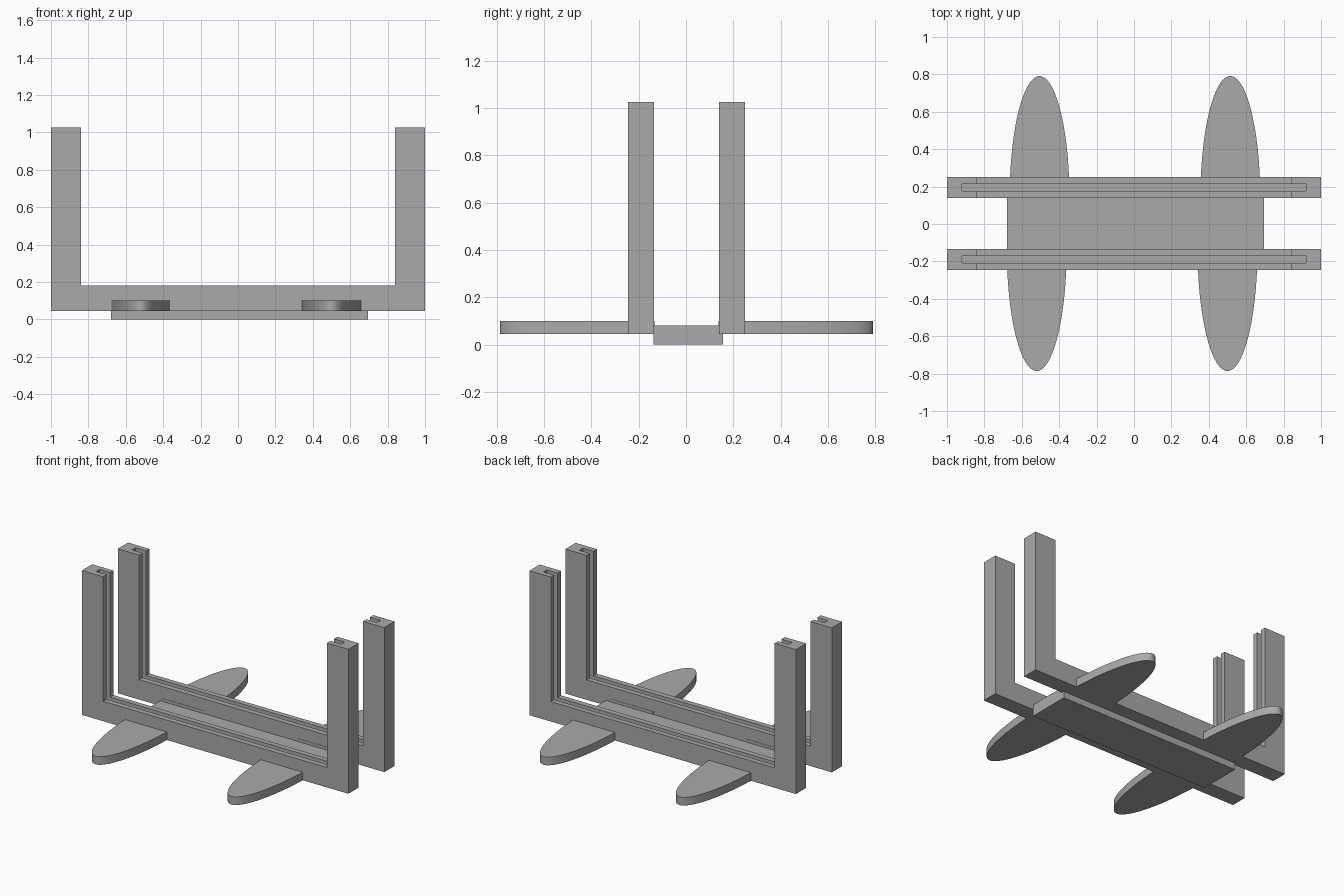
import bpy, bmesh, math

old = bpy.data.objects.get("Cube")
if old:
    bpy.data.objects.remove(old, do_unlink=True)

grey = bpy.data.materials.new("plain grey")
grey.use_nodes = True
colour = (0.4, 0.4, 0.4, 1)
grey.diffuse_color = colour
grey.node_tree.nodes["Principled BSDF"].inputs["Base Color"].default_value = colour


def prism(name, outline, depth):
    """Extrude a closed 3D outline along the depth vector."""
    bm = bmesh.new()
    face = bm.faces.new([bm.verts.new(p) for p in outline])
    top = bmesh.ops.extrude_face_region(bm, geom=[face])["geom"]
    bmesh.ops.translate(bm, vec=depth,
                        verts=[v for v in top if isinstance(v, bmesh.types.BMVert)])
    bmesh.ops.recalc_face_normals(bm, faces=bm.faces)
    mesh = bpy.data.meshes.new(name)
    bm.to_mesh(mesh)
    bm.free()
    mesh.materials.append(grey)
    obj = bpy.data.objects.new(name, mesh)
    bpy.context.collection.objects.link(obj)
    return obj


def box(name, x0, x1, y0, y1, z0, z1):
    return prism(name, [(x0, y0, z0), (x1, y0, z0), (x1, y1, z0), (x0, y1, z0)],
                 (0, 0, z1 - z0))


def select(obj):
    bpy.ops.object.select_all(action="DESELECT")
    obj.select_set(True)
    bpy.context.view_layer.objects.active = obj


BOTTOM, RAIL_TOP, TOP = 0.045, 0.18, 1.025

# U-shaped frames with a slot running along the inside of the U
half_profile = [(1, BOTTOM), (1, TOP), (0.84, TOP), (0.84, RAIL_TOP)]
profile = half_profile + [(-x, z) for x, z in reversed(half_profile)]
for name, y in (("front_frame", -0.245), ("back_frame", 0.14)):
    frame = prism(name, [(x, y, z) for x, z in profile], (0, 0.11, 0))
    cutter = box("slot_cutter", -0.92, 0.92, y + 0.037, y + 0.075, 0.11, TOP + 0.1)
    cutter.hide_render = True
    mod = frame.modifiers.new("slot", "BOOLEAN")
    mod.operation, mod.solver, mod.object = "DIFFERENCE", "EXACT", cutter
    select(frame)
    bpy.ops.object.modifier_apply(modifier=mod.name)
    bpy.data.objects.remove(cutter, do_unlink=True)

# Plate joining the two frames
box("base_plate", -0.68, 0.695, -0.137, 0.157, 0, 0.08)

# Half-elliptical feet
STEPS = 48
for name, x, y, reach in (("front_right_foot", -0.52, -0.133, -0.653),
                          ("front_left_foot", 0.50, -0.133, -0.653),
                          ("back_right_foot", -0.505, 0.138, 0.653),
                          ("back_left_foot", 0.515, 0.138, 0.653)):
    arc = [math.pi * i / STEPS for i in range(STEPS + 1)]
    foot = prism(name, [(x + 0.16 * math.cos(a), y + reach * math.sin(a), BOTTOM)
                        for a in arc], (0, 0, 0.055))
    select(foot)
    bpy.ops.object.shade_smooth_by_angle(angle=math.radians(30))
